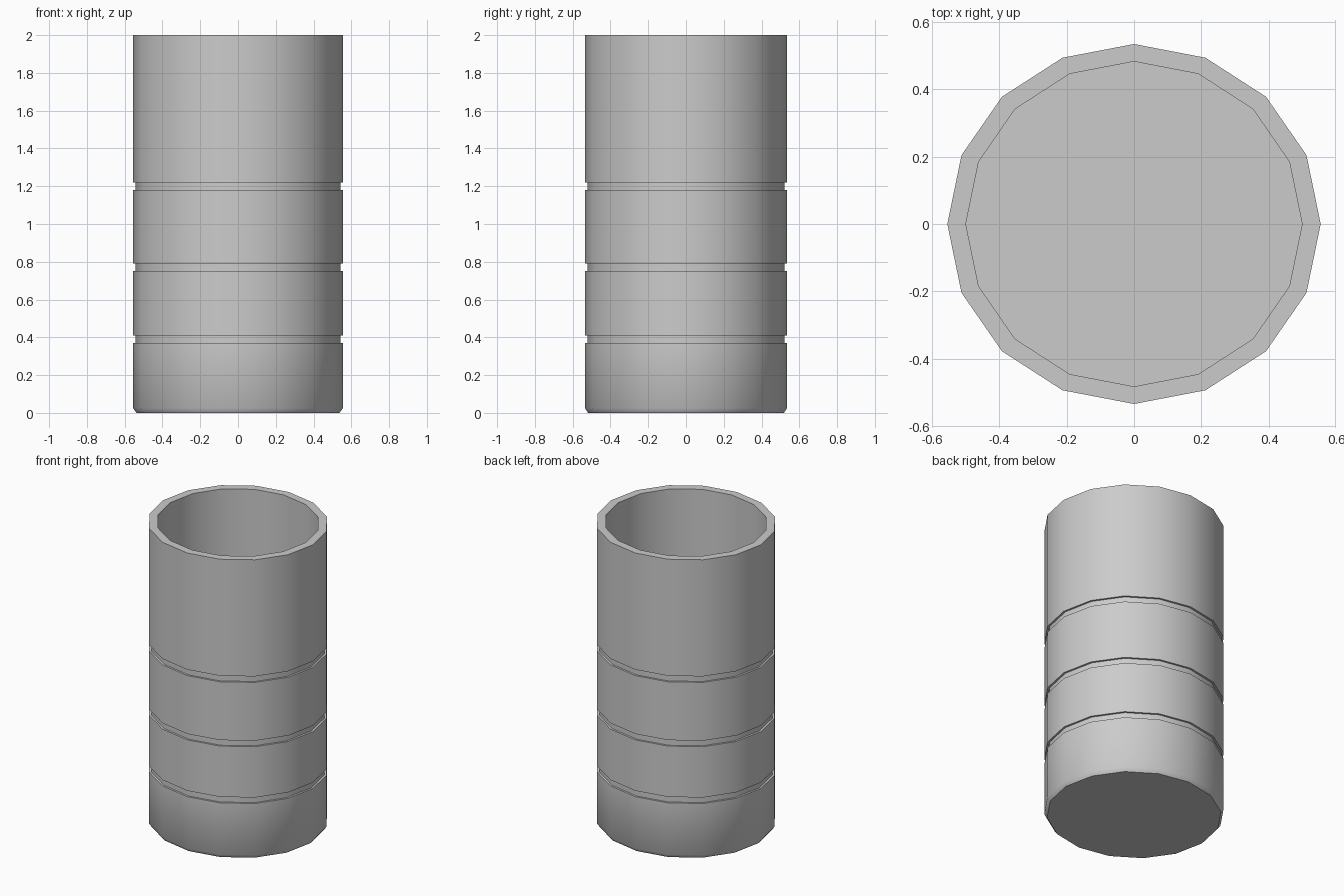
import bpy, bmesh, math

if "Cube" in bpy.data.objects:
    bpy.data.objects.remove(bpy.data.objects["Cube"])

SIDES = 16
GROOVES = [(0.37, 0.41), (0.75, 0.79), (1.18, 1.22)]
OUT, INN, FLOOR = (0.555, 0.535), (0.50, 0.483), 0.06
CUT = 0.013


def ring(bm, a, b, z):
    return [bm.verts.new((a * math.cos(2 * math.pi * i / SIDES),
                          b * math.sin(2 * math.pi * i / SIDES), z))
            for i in range(SIDES)]


# Profile from the underside, up the outer wall with grooves, over the rim, down inside
a, b = OUT
profile = [(a - 0.017, b - 0.017, 0.0), (a, b, 0.025)]
for lo, hi in GROOVES:
    profile += [(a, b, lo), (a - CUT, b - CUT, lo), (a - CUT, b - CUT, hi), (a, b, hi)]
profile += [(a, b, 2.0), (*INN, 2.0), (*INN, FLOOR)]

bm = bmesh.new()
rings = [ring(bm, *p) for p in profile]
for r0, r1 in zip(rings, rings[1:]):
    for i in range(SIDES):
        j = (i + 1) % SIDES
        bm.faces.new((r0[i], r0[j], r1[j], r1[i]))
bm.faces.new(rings[0][::-1])   # underside
bm.faces.new(rings[-1])        # inner floor
bmesh.ops.recalc_face_normals(bm, faces=bm.faces)

mesh = bpy.data.meshes.new("cup")
bm.to_mesh(mesh)
bm.free()
cup = bpy.data.objects.new("cup", mesh)
bpy.context.collection.objects.link(cup)

# Single plain grey
mat = bpy.data.materials.new("light grey")
mat.diffuse_color = (0.6, 0.6, 0.6, 1)
mat.use_nodes = True
mat.node_tree.nodes["Principled BSDF"].inputs["Base Color"].default_value = mat.diffuse_color
mesh.materials.append(mat)

bpy.context.view_layer.objects.active = cup
cup.select_set(True)
bpy.ops.object.shade_smooth_by_angle(angle=math.radians(40))
